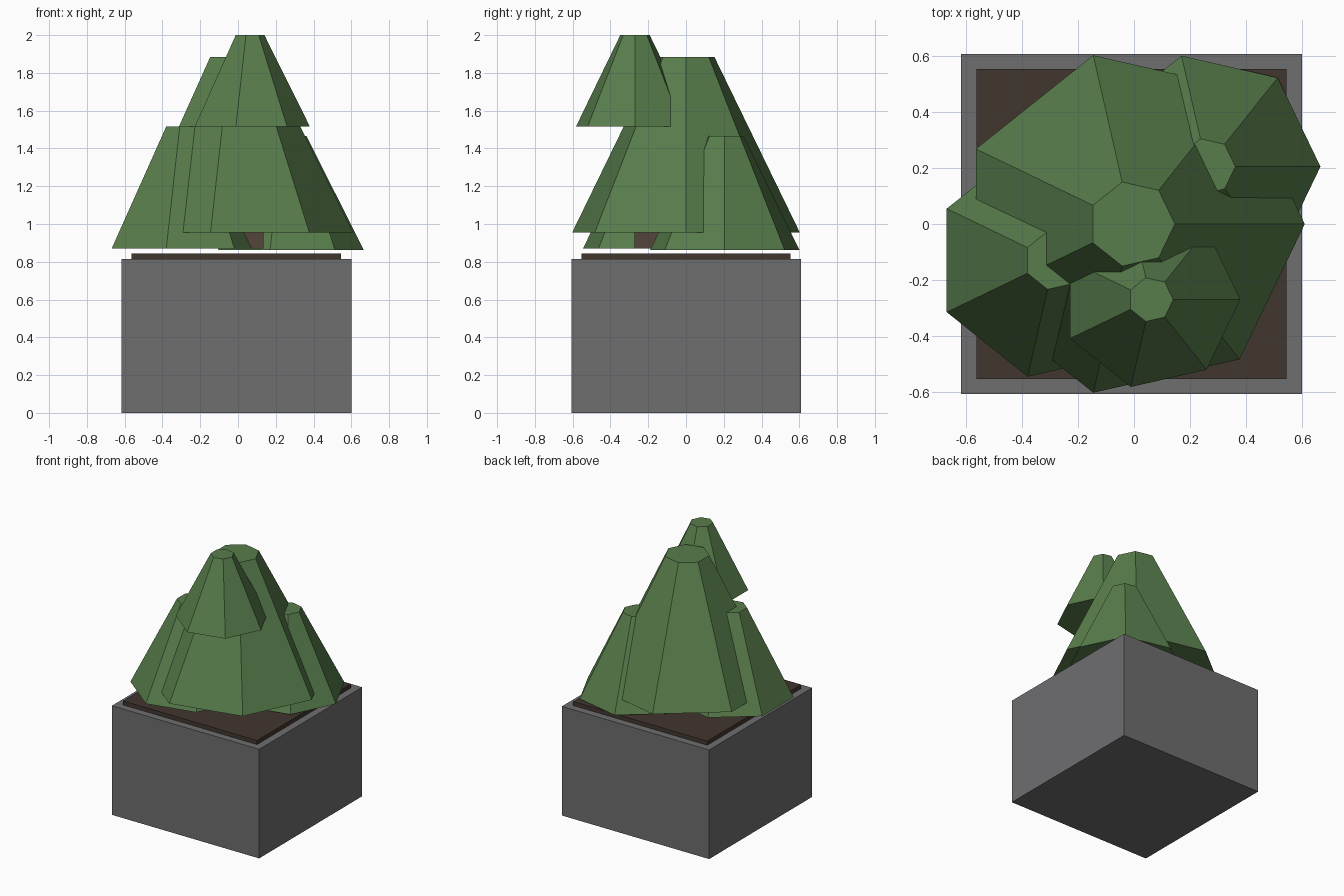
import bpy
import bmesh
import math

if "Cube" in bpy.data.objects:
    bpy.data.objects.remove(bpy.data.objects["Cube"])


def material(name, rgb):
    m = bpy.data.materials.new(name)
    m.diffuse_color = (*rgb, 1.0)
    m.use_nodes = True
    m.node_tree.nodes["Principled BSDF"].inputs["Base Color"].default_value = m.diffuse_color
    return m


GREEN = material("leaf green", (0.098, 0.205, 0.071))
GREY = material("stone grey", (0.156, 0.156, 0.163))
SOIL = material("dark soil", (0.054, 0.037, 0.028))
BARK = material("bark brown", (0.090, 0.060, 0.045))


def add_object(name, bm, mat):
    mesh = bpy.data.meshes.new(name)
    bmesh.ops.recalc_face_normals(bm, faces=bm.faces)
    bm.to_mesh(mesh)
    bm.free()
    mesh.materials.append(mat)
    obj = bpy.data.objects.new(name, mesh)
    bpy.context.collection.objects.link(obj)
    return obj


def box(name, lo, hi, mat):
    bm = bmesh.new()
    bmesh.ops.create_cube(bm, size=1.0)
    for v in bm.verts:
        v.co = [(a + b) / 2 + c * (b - a) for a, b, c in zip(lo, hi, v.co)]
    return add_object(name, bm, mat)


def foliage(name, x, y, z0, z1, r0, r1, sides=7):
    """Flat-topped cone of leaves with one corner pointing along +x."""
    bm = bmesh.new()
    rings = []
    for z, r in ((z0, r0), (z1, r1)):
        rings.append([bm.verts.new((x + r * math.cos(math.tau * i / sides),
                                    y + r * math.sin(math.tau * i / sides), z))
                      for i in range(sides)])
    low, high = rings
    bm.faces.new(low[::-1])
    bm.faces.new(high)
    for i in range(sides):
        j = (i + 1) % sides
        bm.faces.new((low[i], low[j], high[j], high[i]))
    return add_object(name, bm, GREEN)


# Planter and the raised bed of soil
box("planter_box", (-0.617, -0.607, 0.0), (0.60, 0.608, 0.815), GREY)
box("soil_bed", (-0.563, -0.553, 0.80), (0.545, 0.553, 0.845), SOIL)

# Woody core hidden between the foliage cones
box("trunk", (-0.08, -0.272, 0.87), (0.135, 0.0, 1.15), BARK)

# Foliage cones
foliage("main_foliage", -0.008, 0.0, 0.955, 1.885, 0.618, 0.154)
foliage("top_foliage", 0.06, -0.27, 1.517, 2.0, 0.32, 0.08)
foliage("left_foliage", -0.285, -0.13, 0.87, 1.515, 0.426, 0.106)
foliage("right_foliage", 0.26, 0.205, 0.862, 1.467, 0.406, 0.102)
